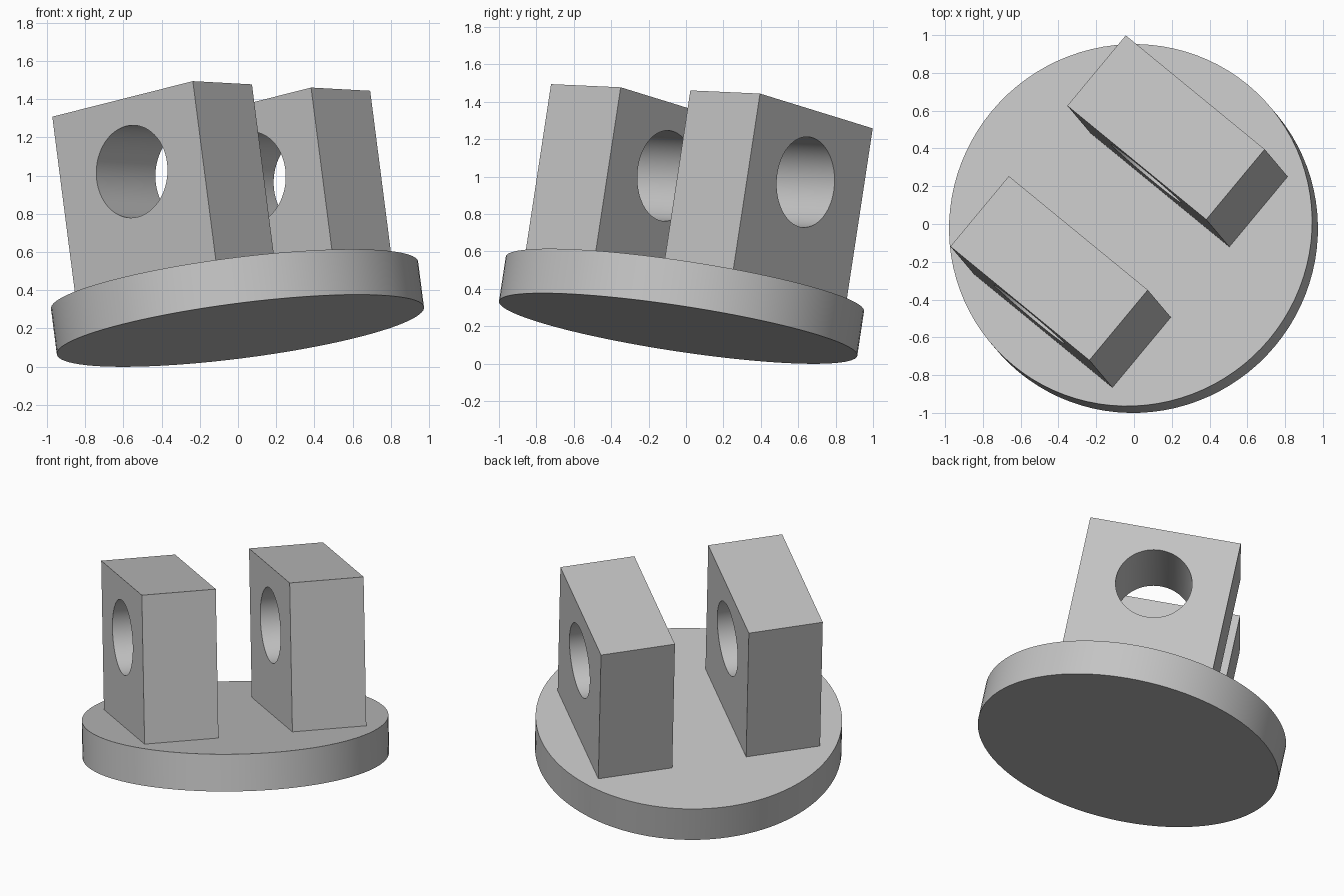
import bpy
from math import pi, radians
from mathutils import Matrix, Vector

cube = bpy.data.objects.get("Cube")
if cube:
    bpy.data.objects.remove(cube, do_unlink=True)

R = 0.969            # disc radius; every other size is a fraction of it
THICK = R / 4

# Tilted frame: "up" is the disc axis, "along" follows the long side of the lugs
up = Vector((-0.126, 0.149, 0.981)).normalized()
along = Vector((0.737, -0.604, 0.184))
along = (along - up * along.dot(up)).normalized()
across = up.cross(along)
frame = Matrix.Translation((0.0125, -0.042, 0.188)) @ \
    Matrix((along, across, up)).transposed().to_4x4()

grey = bpy.data.materials.new("light grey")
grey.use_nodes = True
grey.diffuse_color = (0.55, 0.55, 0.55, 1)
grey.node_tree.nodes["Principled BSDF"].inputs["Base Color"].default_value = grey.diffuse_color


def finish(obj, name):
    obj.name = obj.data.name = name
    obj.data.materials.clear()
    obj.data.materials.append(grey)
    bpy.ops.object.select_all(action='DESELECT')
    obj.select_set(True)
    bpy.context.view_layer.objects.active = obj
    bpy.ops.object.shade_smooth_by_angle(angle=radians(30))


def cylinder(radius, depth, matrix):
    bpy.ops.mesh.primitive_cylinder_add(vertices=96, radius=radius, depth=depth)
    obj = bpy.context.object
    obj.matrix_world = matrix
    return obj


# Round base plate
finish(cylinder(R, THICK, frame @ Matrix.Translation((0, 0, THICK / 2))), "base_plate")


def lug(name, offset):
    """Upright block with a round hole through its thickness."""
    bpy.ops.mesh.primitive_cube_add(size=1)
    block = bpy.context.object
    block.data.transform(Matrix.Diagonal((R, R / 2, R, 1)))
    block.matrix_world = frame @ Matrix.Translation((0, offset, THICK + R / 2))

    hole = cylinder(R / 4, R, frame @ Matrix.Translation((0, offset, THICK + R * 0.6))
                    @ Matrix.Rotation(pi / 2, 4, 'X'))
    hole.hide_render = True
    bpy.context.view_layer.update()

    cut = block.modifiers.new("hole", 'BOOLEAN')
    cut.operation = 'DIFFERENCE'
    cut.solver = 'EXACT'
    cut.object = hole
    bpy.context.view_layer.objects.active = block
    bpy.ops.object.modifier_apply(modifier=cut.name)
    bpy.data.objects.remove(hole, do_unlink=True)
    finish(block, name)


# Pair of lugs, either side of the centre
lug("front_lug", -R / 2)
lug("back_lug", R / 2)
